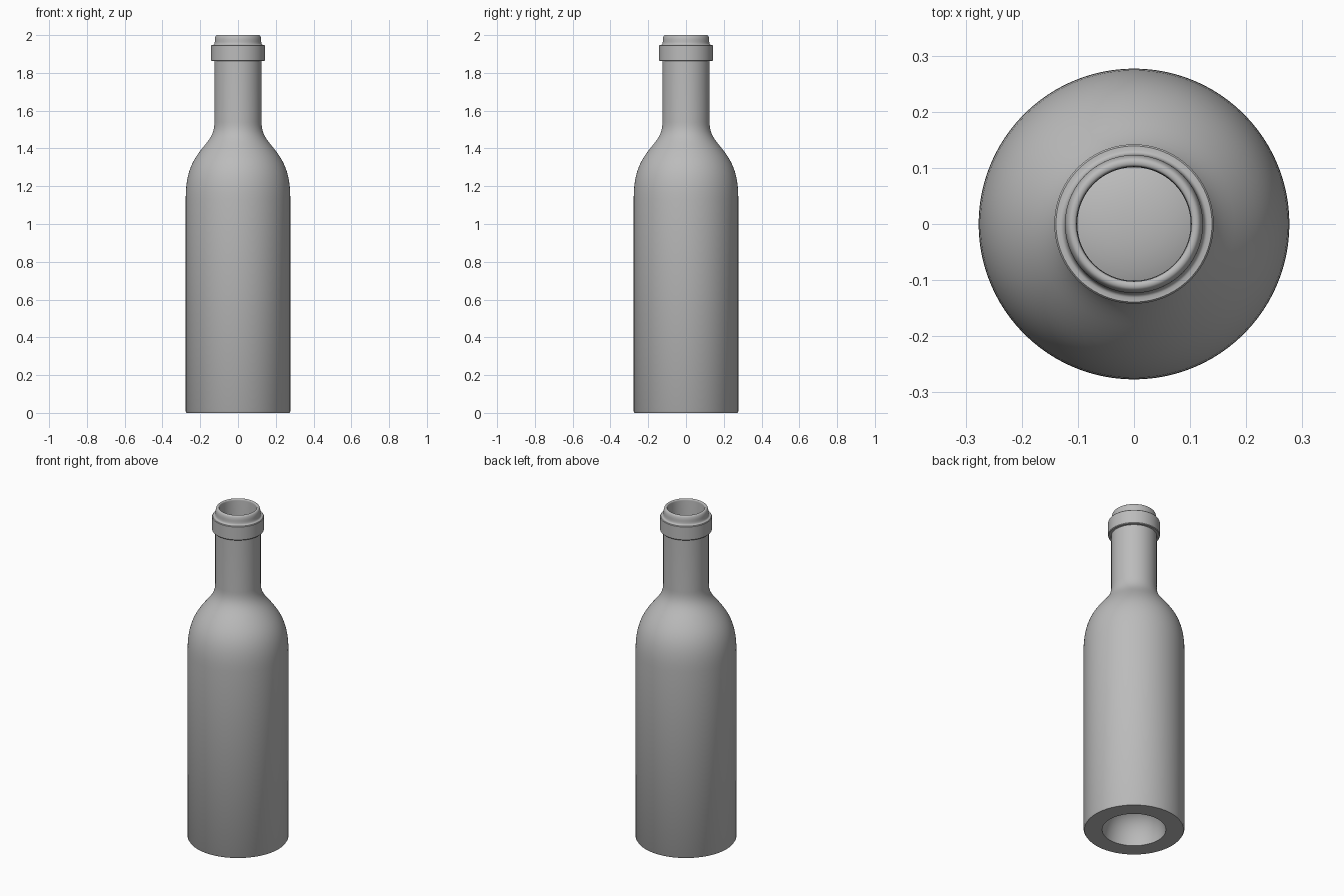
import bpy, bmesh, math
from mathutils import Vector
from mathutils.geometry import interpolate_bezier

cube = bpy.data.objects.get("Cube")
if cube:
    bpy.data.objects.remove(cube)

SIDES = 96
WALL = 0.024


def curve(a, ha, hb, b, steps=12):
    """Bezier run of (radius, height) points."""
    pts = interpolate_bezier(*[Vector((r, z, 0)) for r, z in (a, ha, hb, b)], steps)
    return [(p.x, p.y) for p in pts]


def lathe(name, profile, mat):
    """Spin a (radius, height) profile about z; zero radius closes at a pole."""
    bm = bmesh.new()
    rings = []
    for r, z in profile:
        if r < 1e-5:
            rings.append([bm.verts.new((0, 0, z))])
        else:
            angles = [math.tau * i / SIDES for i in range(SIDES)]
            rings.append([bm.verts.new((r * math.cos(a), r * math.sin(a), z)) for a in angles])
    for low, high in zip(rings, rings[1:]):
        for i in range(SIDES):
            j = (i + 1) % SIDES
            if len(low) == 1:
                bm.faces.new((low[0], high[j], high[i]))
            elif len(high) == 1:
                bm.faces.new((low[i], low[j], high[0]))
            else:
                bm.faces.new((low[i], low[j], high[j], high[i]))
    bmesh.ops.recalc_face_normals(bm, faces=bm.faces)
    mesh = bpy.data.meshes.new(name)
    bm.to_mesh(mesh)
    bm.free()
    mesh.materials.append(mat)
    obj = bpy.data.objects.new(name, mesh)
    bpy.context.collection.objects.link(obj)
    bpy.ops.object.select_all(action='DESELECT')
    obj.select_set(True)
    bpy.context.view_layer.objects.active = obj
    bpy.ops.object.shade_smooth_by_angle(angle=math.radians(35))
    return obj


grey = bpy.data.materials.new("grey glass")
grey.use_nodes = True
colour = (0.5, 0.5, 0.5, 1)
grey.diffuse_color = colour
grey.node_tree.nodes["Principled BSDF"].inputs["Base Color"].default_value = colour

# Hollow punt under the base, from its centre out to the standing ring
punt = curve((0, 0.18), (0.1, 0.18), (0.16, 0.13), (0.175, 0))
base = [(0.272, 0), (0.277, 0.008)]

# Shoulder: a convex dome flowing into a concave neck root
shoulder = curve((0.277, 1.13), (0.277, 1.27), (0.245, 1.33), (0.19, 1.4))
shoulder += curve((0.19, 1.4), (0.15, 1.45), (0.125, 1.475), (0.125, 1.54))[1:]

# Collar ring, groove and rounded lip
collar = [(0.125, 1.862), (0.139, 1.862), (0.142, 1.866), (0.142, 1.944), (0.139, 1.948)]
groove = curve((0.131, 1.948), (0.125, 1.95), (0.124, 1.955), (0.123, 1.965), 6)
lip = curve((0.123, 1.975), (0.122, 1.99), (0.118, 2.0), (0.111, 2.0), 8)
lip += curve((0.109, 2.0), (0.104, 2.0), (0.102, 1.997), (0.102, 1.99), 5)

# Inner wall follows the shoulder, then closes over the punt
inner = [(r - WALL, z) for r, z in reversed(shoulder)]
floor = curve((0.253, 0.06), (0.253, 0.02), (0.215, 0.02), (0.2, 0.06), 8)
floor += curve((0.2, 0.06), (0.18, 0.16), (0.11, 0.205), (0, 0.205))[1:]

lathe("bottle", punt + base + shoulder + collar + groove + lip + inner + floor, grey)
